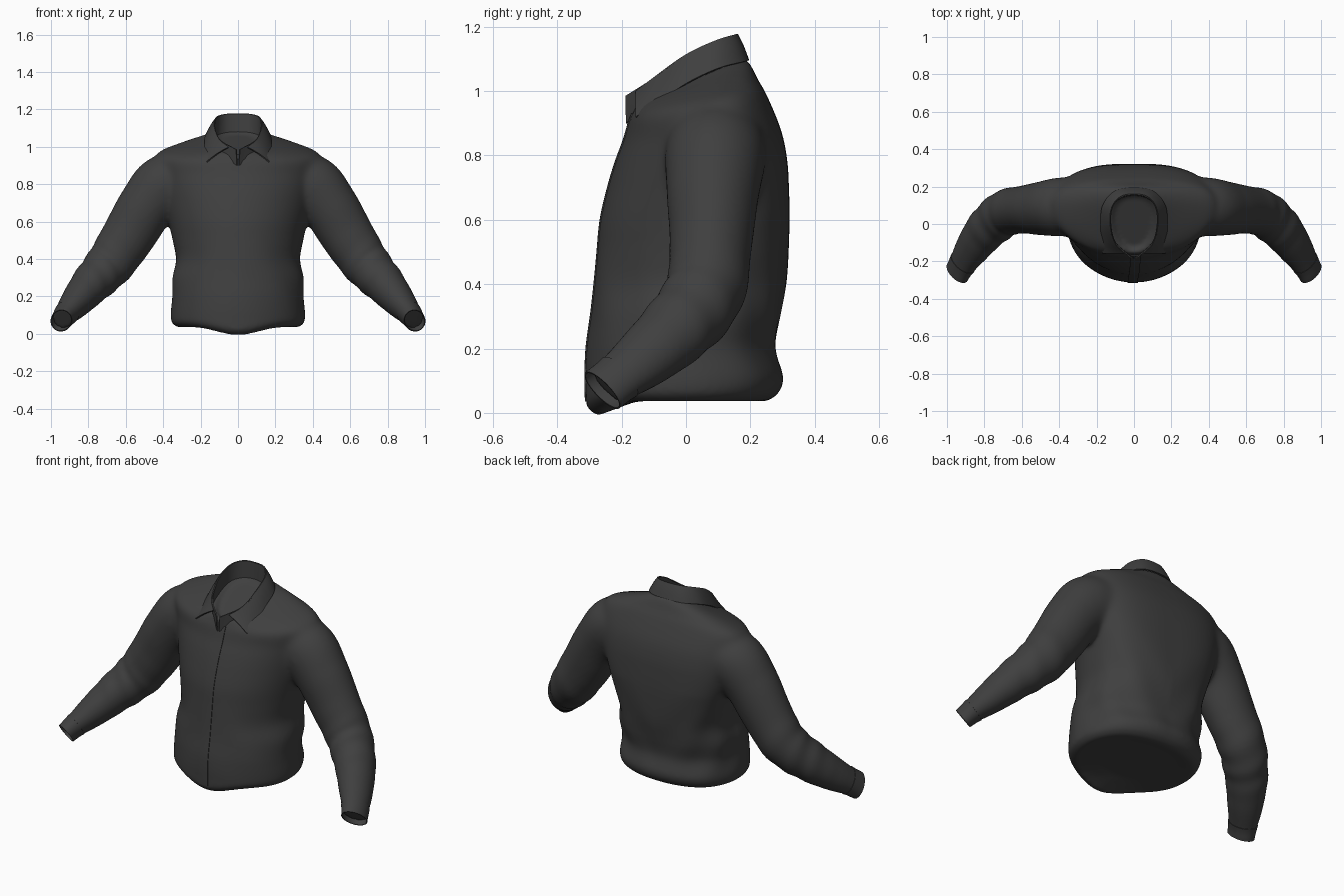
import bpy, bmesh, math
from mathutils import Vector

if "Cube" in bpy.data.objects:
    bpy.data.objects.remove(bpy.data.objects["Cube"])

fabric = bpy.data.materials.new("charcoal_fabric")
fabric.diffuse_color = (0.05, 0.05, 0.05, 1)
fabric.use_nodes = True
fabric.node_tree.nodes["Principled BSDF"].inputs["Base Color"].default_value = fabric.diffuse_color


def spline(pts, steps):
    """Catmull-Rom interpolation of equal-length tuples."""
    p = [Vector(q) for q in pts]
    p = [p[0] * 2 - p[1]] + p + [p[-1] * 2 - p[-2]]
    out = []
    for i in range(1, len(p) - 2):
        a, b, c, d = p[i - 1:i + 3]
        for s in range(steps):
            t = s / steps
            out.append(0.5 * (2 * b + (c - a) * t + (2 * a - 5 * b + 4 * c - d) * t * t
                              + (3 * b - a - 3 * c + d) * t ** 3))
    return out + [p[-2]]


def loft(bm, rings, closed=True, cap=True):
    """Skin a list of point rings."""
    vs = [[bm.verts.new(q) for q in r] for r in rings]
    n = len(vs[0])
    for a, b in zip(vs, vs[1:]):
        for i in range(n if closed else n - 1):
            j = (i + 1) % n
            bm.faces.new((a[i], a[j], b[j], b[i]))
    if cap:
        bm.faces.new(vs[0][::-1])
        bm.faces.new(vs[-1])


def make_object(name, bm):
    bmesh.ops.recalc_face_normals(bm, faces=bm.faces)
    me = bpy.data.meshes.new(name)
    bm.to_mesh(me)
    bm.free()
    me.materials.append(fabric)
    ob = bpy.data.objects.new(name, me)
    bpy.context.collection.objects.link(ob)
    return ob


def finish(ob, angle=50):
    """Apply modifiers and smooth the surface."""
    bpy.ops.object.select_all(action='DESELECT')
    ob.select_set(True)
    bpy.context.view_layer.objects.active = ob
    for m in list(ob.modifiers):
        bpy.ops.object.modifier_apply(modifier=m.name)
    bpy.ops.object.shade_smooth_by_angle(angle=math.radians(angle))


def thicken(ob, t, offset=0):
    m = ob.modifiers.new("thickness", 'SOLIDIFY')
    m.thickness, m.offset = t, offset


# torso sections: front z, back z, front y, back y, half width
TORSO = [(.036, .036, -.275, .25, .325), (.06, .06, -.305, .285, .352), (.10, .11, -.312, .302, .358),
         (.2, .2, -.308, .28, .35), (.3, .3, -.295, .295, .352), (.4, .4, -.285, .31, .332),
         (.5, .5, -.275, .318, .348), (.6, .6, -.265, .322, .372), (.7, .7, -.242, .32, .40),
         (.78, .79, -.218, .314, .42), (.85, .88, -.192, .295, .435), (.91, .985, -.175, .252, .438),
         (.94, 1.035, -.162, .224, .35), (.96, 1.085, -.155, .198, .20), (.965, 1.1, -.145, .172, .135),
         (.945, 1.065, -.125, .14, .10)]


def torso_ring(s, n=72):
    zf, zb, yf, yb, hw = s
    mid = (zf + zb) / 2
    yc = yf + (yb - yf) * (.5 + .12 * min(1, max(0, (mid - .2) * 2)))
    flat = .85 - .18 * max(0, 1 - abs(mid - .62) / .4)   # the back is flatter than the chest
    ring = []
    for i in range(n):
        a = 2 * math.pi * i / n
        c, d = math.cos(a), math.sin(a)
        e = 1.0 if d < 0 else flat
        x = hw * math.copysign(abs(c) ** e, c)
        y = yc + (yb - yc) * abs(d) ** e if d > 0 else yc + (yc - yf) * d
        # shallow diagonal drape on the flanks and back
        fade = math.exp(-((mid - .3) / .2) ** 2) * (1 if d > 0 else .35)
        w = 1 + .012 * fade * math.sin(9 * a + 14 * mid * math.copysign(1, c))
        f = (y - yf) / (yb - yf)
        z = zf + (zb - zf) * f
        # hem dips at the front closure
        if mid < .09:
            z -= .045 * max(0, min(1, (-.15 - y) / .1)) * math.exp(-(x / .15) ** 2)
        ring.append((x * w, yc + (y - yc) * w, z))
    return ring


# sleeve sections: centre x, y, z, half depth, half height
SLEEVE = [(.27, .10, .83, .14, .12), (.385, .092, .80, .158, .162), (.49, .083, .68, .144, .152),
          (.585, .077, .525, .128, .142), (.685, .058, .375, .124, .128), (.785, -.025, .265, .116, .108),
          (.865, -.13, .17, .098, .085), (.92, -.215, .105, .08, .062), (.945, -.26, .07, .078, .054)]


def sleeve_rings(side, n=40):
    secs = spline(SLEEVE, 8)
    rings = []
    for k, s in enumerate(secs):
        c = Vector(s[:3])
        t = (Vector(secs[min(k + 1, len(secs) - 1)][:3]) - Vector(secs[max(k - 1, 0)][:3])).normalized()
        u = Vector((0, 1, 0))
        u = (u - t * u.dot(t)).normalized()
        v = t.cross(u)
        fold = math.exp(-((k - 36) / 7) ** 2)   # gathers around the elbow
        ring = []
        for i in range(n):
            a = 2 * math.pi * i / n
            w = 1 + .03 * fold * math.sin(k * 1.1 + 2 * math.sin(a))
            p = c + u * (s[3] * w * math.cos(a)) + v * (s[4] * w * math.sin(a))
            ring.append((p.x * side, p.y, p.z))
        rings.append(ring)
    return rings


# body: torso and both sleeves fused into one cloth surface, flat hem base inside the rim
bm = bmesh.new()
base = torso_ring((.038, .038, -.15, .2, .2))
loft(bm, [base] + [torso_ring(s) for s in spline(TORSO, 5)])
for side in (-1, 1):
    loft(bm, sleeve_rings(side)[:-4])
body = make_object("shirt_body", bm)
m = body.modifiers.new("fuse", 'REMESH')
m.mode, m.voxel_size = 'VOXEL', .011
m = body.modifiers.new("relax", 'SMOOTH')
m.factor, m.iterations = .5, 4
finish(body)

# soften the shoulder and armpit where sleeve meets torso
joint = body.vertex_groups.new(name="shoulder_blend")
for v in body.data.vertices:
    w = max(0, 1 - abs(abs(v.co.x) - .39) / .15) * min(1, max(0, (v.co.z - .52) / .12))
    if w > 0:
        joint.add([v.index], min(1, w * 1.6), 'REPLACE')
m = body.modifiers.new("blend", 'SMOOTH')
m.factor, m.iterations, m.vertex_group = .5, 35, joint.name
finish(body)

# cuffs: open bands at the sleeve ends
for side, name in ((-1, "right_cuff"), (1, "left_cuff")):
    bm = bmesh.new()
    loft(bm, sleeve_rings(side)[-10:], cap=False)
    cuff = make_object(name, bm)
    thicken(cuff, .005)
    finish(cuff)

# collar: half outlines from front to centre back, mirrored
FOLD = [(-.05, -.155, .997), (-.10, -.10, 1.04), (-.126, 0, 1.112), (-.116, .09, 1.155),
        (-.07, .145, 1.173), (0, .158, 1.176)]
EDGE = [(-.167, -.155, .918), (-.174, -.09, .958), (-.177, 0, 1.022), (-.165, .10, 1.07),
        (-.1, .175, 1.09), (0, .193, 1.095)]
BASE = [(-.005, -.184, .90), (-.1, -.1, .97), (-.125, 0, 1.01), (-.118, .09, 1.04),
        (-.07, .14, 1.055), (0, .155, 1.06)]
STAND = [(-.008, -.186, .985)] + FOLD[1:]


def outline(half):
    return spline(half + [(-x, y, z) for x, y, z in half[-2::-1]], 5)


for name, lower, upper in (("collar_leaf", EDGE, FOLD), ("collar_stand", BASE, STAND)):
    lo, up = outline(lower), outline(upper)
    rings = []
    for k in range(5):
        bulge = .006 * math.sin(math.pi * k / 4) if name == "collar_leaf" else 0
        rings.append([a.lerp(b, k / 4) + Vector((0, 0, bulge)) for a, b in zip(lo, up)])
    bm = bmesh.new()
    loft(bm, rings, closed=False, cap=False)
    collar = make_object(name, bm)
    thicken(collar, .007)
    finish(collar, 40)

# front placket: strip draped over the chest
bm = bmesh.new()
loft(bm, [[(-.034 + .018 * i + .018 * (k / 50) ** 2, -.5, .035 + .895 * k / 50) for i in range(4)]
          for k in range(51)], closed=False, cap=False)
placket = make_object("front_placket", bm)
m = placket.modifiers.new("drape", 'SHRINKWRAP')
m.target, m.wrap_method, m.offset = body, 'PROJECT', .001
m.use_project_y, m.use_positive_direction, m.use_negative_direction = True, True, False
thicken(placket, .006)
finish(placket, 40)
